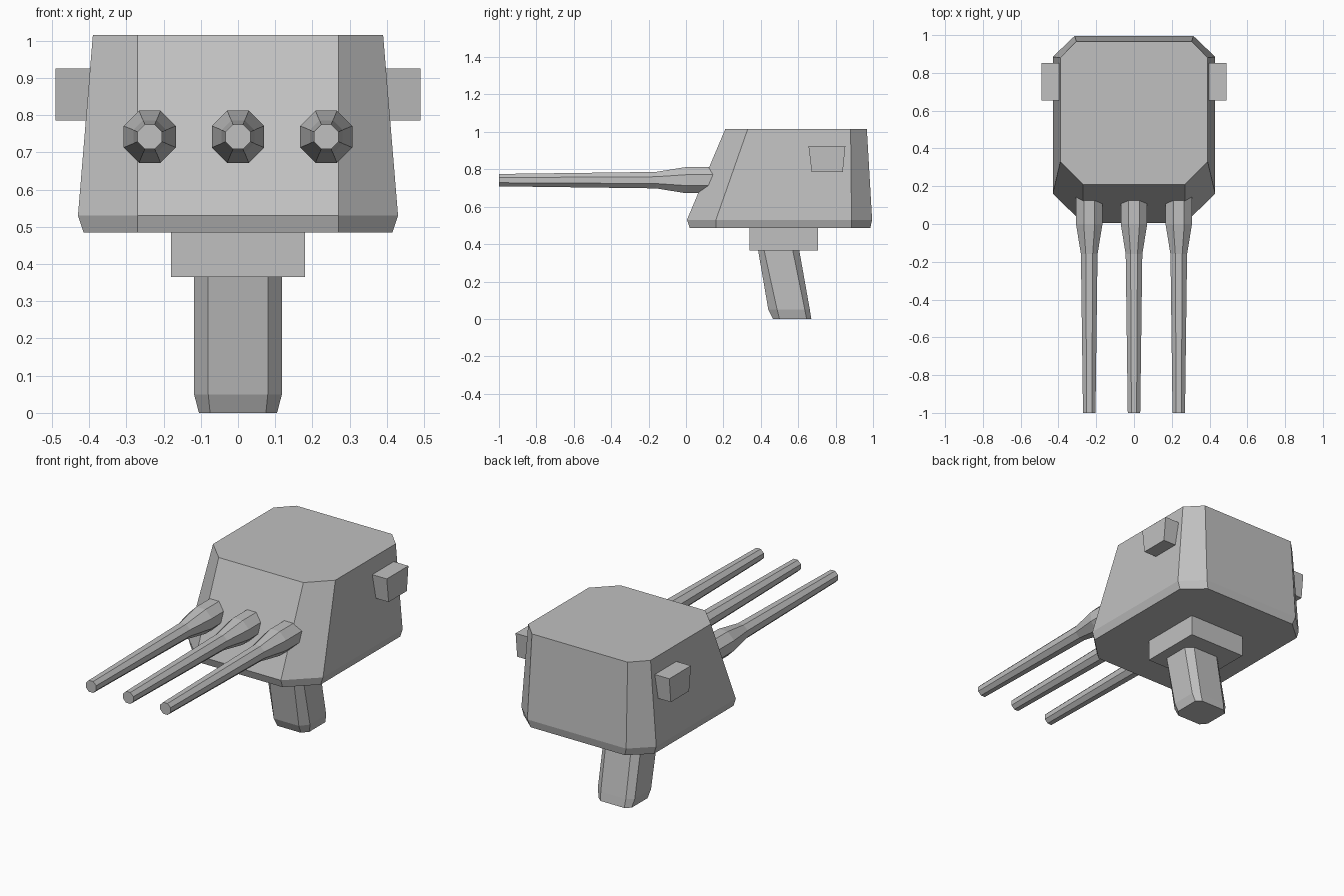
import bpy, bmesh
from math import pi, sin, cos

if "Cube" in bpy.data.objects:
    bpy.data.objects.remove(bpy.data.objects["Cube"])

grey = bpy.data.materials.new("plain grey")
grey.use_nodes = True
colour = (0.53, 0.53, 0.53, 1)
grey.diffuse_color = colour
grey.node_tree.nodes["Principled BSDF"].inputs["Base Color"].default_value = colour


def loft(name, rings):
    """Flat-shaded closed solid through matching rings of points."""
    bm = bmesh.new()
    loops = [[bm.verts.new(p) for p in ring] for ring in rings]
    for a, b in zip(loops, loops[1:]):
        for i in range(len(a)):
            j = (i + 1) % len(a)
            bm.faces.new((a[i], a[j], b[j], b[i]))
    bm.faces.new(loops[0])
    bm.faces.new(loops[-1])
    bmesh.ops.recalc_face_normals(bm, faces=bm.faces)
    mesh = bpy.data.meshes.new(name)
    bm.to_mesh(mesh)
    bm.free()
    mesh.materials.append(grey)
    obj = bpy.data.objects.new(name, mesh)
    bpy.context.collection.objects.link(obj)
    return obj


def clipped(z, w, front, back, fx, fy, bx, by):
    """Rectangle with cut corners: fx, fy and bx, by are where the cuts end."""
    half = [(fx, front), (w, fy), (w, by), (bx, back)]
    return [(x, y, z) for x, y in half] + [(-x, y, z) for x, y in reversed(half)]


def box_ring(z, x0, x1, y0, y1):
    return [(x0, y0, z), (x1, y0, z), (x1, y1, z), (x0, y1, z)]


# Armoured housing with sloped walls and a small lower bevel
loft("turret_housing", [
    clipped(0.485, 0.415, 0.02, 0.985, 0.27, 0.16, 0.30, 0.885),
    clipped(0.53, 0.43, 0.005, 0.995, 0.27, 0.16, 0.315, 0.885),
    clipped(1.015, 0.39, 0.21, 0.967, 0.27, 0.33, 0.305, 0.88),
])

# Square collar and slanted stem below
loft("collar", [box_ring(z, -0.18, 0.18, 0.34, 0.705) for z in (0.365, 0.49)])
loft("stem", [
    clipped(0, 0.105, 0.465, 0.67, 0.075, 0.50, 0.075, 0.645),
    clipped(0.05, 0.118, 0.44, 0.662, 0.08, 0.487, 0.08, 0.635),
    clipped(0.37, 0.118, 0.385, 0.605, 0.08, 0.417, 0.08, 0.57),
])

# Sight boxes on both sides
for side, sign in (("left", 1), ("right", -1)):
    loft(side + "_sight_box", [
        box_ring(0.785, sign * 0.36, sign * 0.49, 0.672, 0.838),
        box_ring(0.925, sign * 0.36, sign * 0.49, 0.655, 0.852),
    ])

# Eight-sided tapering barrels
stations = [(-1, 0.033), (-0.16, 0.044), (0, 0.07), (0.2, 0.07)]
for name, x in (("right", -0.237), ("middle", 0), ("left", 0.237)):
    rings = []
    for y, apothem in stations:
        r = apothem / cos(pi / 8)
        angles = [pi / 8 + i * pi / 4 for i in range(8)]
        rings.append([(x + r * cos(a), y, 0.742 + r * sin(a)) for a in angles])
    loft(name + "_barrel", rings)
